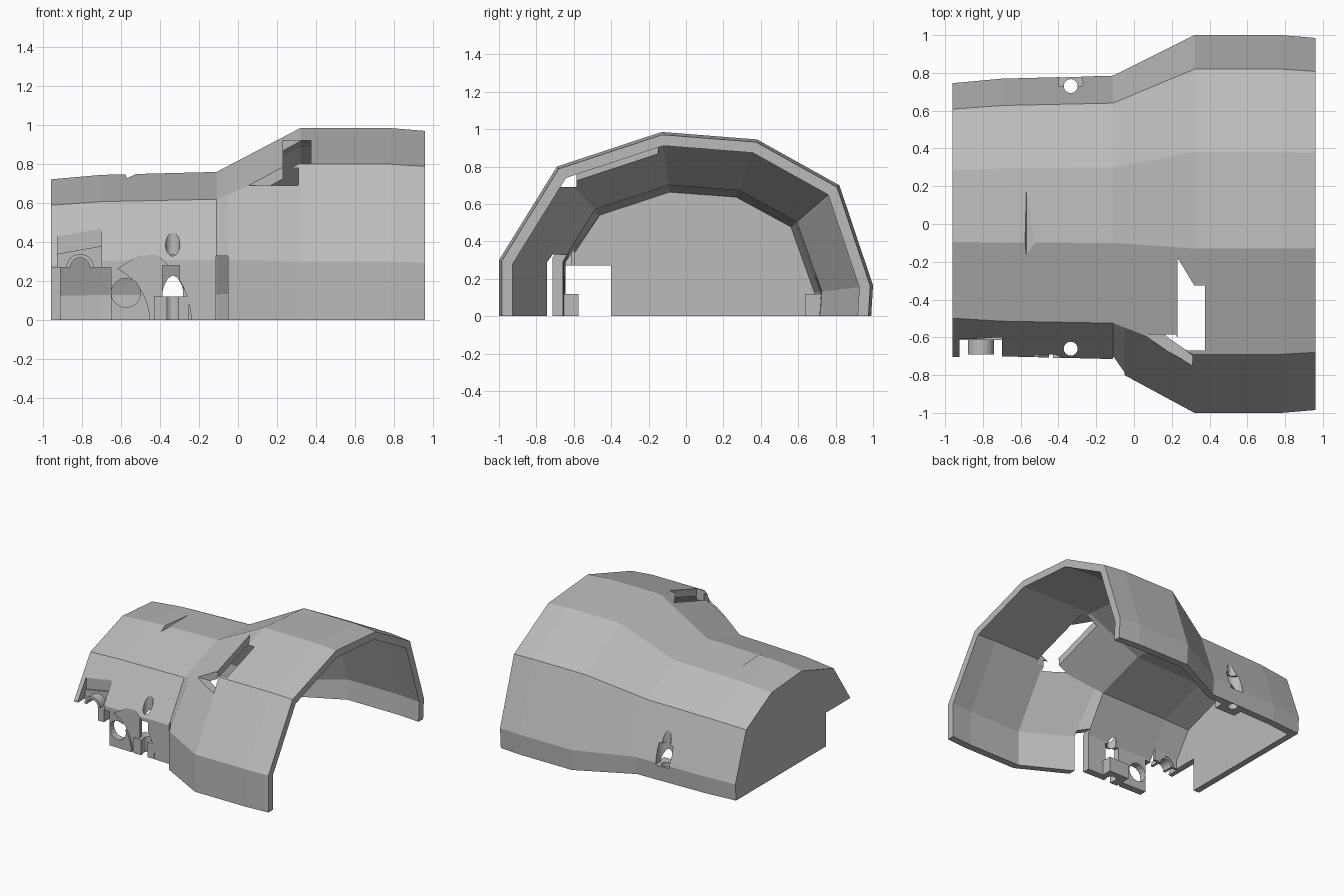
import bpy, bmesh, math
from mathutils import Vector

if "Cube" in bpy.data.objects:
    bpy.data.objects.remove(bpy.data.objects["Cube"])

grey = bpy.data.materials.new("plain_grey")
grey.use_nodes = True
grey.diffuse_color = (0.5, 0.5, 0.5, 1)
grey.node_tree.nodes["Principled BSDF"].inputs["Base Color"].default_value = (0.5, 0.5, 0.5, 1)


def finish(name, bm):
    bmesh.ops.recalc_face_normals(bm, faces=bm.faces)
    mesh = bpy.data.meshes.new(name)
    bm.to_mesh(mesh)
    bm.free()
    mesh.materials.append(grey)
    ob = bpy.data.objects.new(name, mesh)
    bpy.context.collection.objects.link(ob)
    return ob


def prism(name, pts, axis, lo, hi):
    """Extrude a 2D outline along y (points are x, z) or z (points are x, y)."""
    place = (lambda a, b, d: (a, d, b)) if axis == "y" else (lambda a, b, d: (a, b, d))
    bm = bmesh.new()
    low = [bm.verts.new(place(a, b, lo)) for a, b in pts]
    high = [bm.verts.new(place(a, b, hi)) for a, b in pts]
    bm.faces.new(low)
    bm.faces.new(high)
    n = len(pts)
    for i in range(n):
        j = (i + 1) % n
        bm.faces.new((low[i], low[j], high[j], high[i]))
    return finish(name, bm)


def box(name, x, y, z):
    return prism(name, [(x[0], y[0]), (x[1], y[0]), (x[1], y[1]), (x[0], y[1])], "z", *z)


def arc(cx, cy, r, start, end, n):
    return [(cx + r * math.cos(math.radians(start + (end - start) * i / n)),
             cy + r * math.sin(math.radians(start + (end - start) * i / n))) for i in range(n + 1)]


def disc(cx, cy, r):
    return arc(cx, cy, r, 0, 337.5, 15)


def cut(ob, cutters):
    for c in cutters:
        c.hide_render = True
        mod = ob.modifiers.new("cut", "BOOLEAN")
        mod.operation = "DIFFERENCE"
        mod.solver = "EXACT"
        mod.object = c
        bpy.context.view_layer.objects.active = ob
        bpy.ops.object.modifier_apply(modifier=mod.name)
        bpy.data.objects.remove(c)


# Shell cross-sections: x position, then (y, z) from the front foot over the top
NARROW = [(-.715, 0), (-.715, .31), (-.525, .62), (-.1, .76), (.3, .73), (.64, .545), (.785, .14), (.775, 0)]
WIDE = [(-1, 0), (-1, .3), (-.69, .80), (-.13, .985), (.38, .945), (.82, .70), (1, .165), (.99, 0)]


def scaled(section, s):
    return [(y * s, z * s) for y, z in section]


def blend(a, b, t):
    return [(p[0] + (q[0] - p[0]) * t, p[1] + (q[1] - p[1]) * t) for p, q in zip(a, b)]


step = blend(NARROW, WIDE, .14)
step[0], step[1] = (-.8, 0), (-.8, .31)
sections = [(-.96, scaled(NARROW, .95)), (-.7, scaled(NARROW, .98)), (-.11, NARROW), (-.05, step),
            (.32, WIDE), (.78, WIDE), (.96, scaled(WIDE, .985))]
sections[0][1][0], sections[0][1][1] = (-.705, 0), (-.705, .28)
THICK, WALL = .058, .05


def inset(section):
    """Offset the section inwards by the shell thickness, keeping its feet on the floor."""
    pts = [Vector(p) for p in section]
    result = []
    for i, p in enumerate(pts):
        if i in (0, len(pts) - 1):
            result.append(p + Vector((THICK if i == 0 else -THICK, 0)))
            continue
        a, b = (p - pts[i - 1]).normalized(), (pts[i + 1] - p).normalized()
        na, nb = Vector((a.y, -a.x)), Vector((b.y, -b.x))
        result.append(p + (na + nb) * (THICK / (1 + na.dot(nb))))
    return result


# Main shell: outer skin, inner skin, floor strips, open rim and closed end wall
bm = bmesh.new()
outer = [[bm.verts.new((x, y, z)) for y, z in s] for x, s in sections]
inner = [[bm.verts.new((x + (WALL if i == 0 else 0), y, z)) for y, z in inset(s)]
         for i, (x, s) in enumerate(sections)]
count = len(NARROW)
for a, b in zip(range(len(sections) - 1), range(1, len(sections))):
    for skin in (outer, inner):
        for k in range(count - 1):
            bm.faces.new((skin[a][k], skin[a][k + 1], skin[b][k + 1], skin[b][k]))
    for k in (0, count - 1):
        bm.faces.new((outer[a][k], outer[b][k], inner[b][k], inner[a][k]))
for k in range(count - 1):
    bm.faces.new((outer[-1][k], outer[-1][k + 1], inner[-1][k + 1], inner[-1][k]))
bm.faces.new(outer[0])
bm.faces.new(inner[0])
bm.faces.new((outer[0][0], outer[0][-1], inner[0][-1], inner[0][0]))
shell = finish("shell", bm)

PIN_X, PIN_FRONT, PIN_BACK = -.335, -.66, .73


def bores():
    return [prism("bore", disc(PIN_X, y, .037), "z", -.1, .55) for y in (PIN_FRONT, PIN_BACK)]


cut(shell, [
    # Corner notch in end wall and front skin
    box("wall_notch", (-1.1, -.89), (-.9, -.4), (-.1, .27)),
    box("corner_notch", (-1.1, -.65), (-.9, -.6), (-.1, .27)),
    prism("pocket", [(-.925, .2), (-.7, .2), (-.7, .47), (-.925, .43)], "y", -.9, -.6),
    # Narrow slot at the shoulder step
    box("step_slot", (-.112, -.05), (-.9, -.6), (-.1, .33)),
    # Crescent recess and round hole in the front
    prism("crescent", arc(-.66, -.01, .42, -5, 62, 14) + arc(-.76, -.01, .31, 62, -5, 14), "y", -.9, -.69),
    prism("round_hole", disc(-.575, .14, .075), "y", -.9, -.6),
    # Pin windows and bores
    prism("front_window", disc(PIN_X, PIN_FRONT, .062), "z", .12, .28),
    prism("back_window", disc(PIN_X, .75, .065), "z", .12, .28),
    box("side_recess", (-.44, -.36), (-.9, -.69), (.12, .25)),
    box("front_groove", (-.365, -.305), (-.9, -.67), (-.1, .12)),
    # Shoulder opening and its ramp
    box("shoulder_opening", (.23, .375), (-.67, -.15), (.69, .92)),
    box("ramp_opening", (.04, .31), (-.75, -.585), (.69, .78)),
    # Wedge nick in the crown
    prism("crown_nick", [(-.595, .8), (-.57, .727), (-.49, .765), (-.49, .8)], "y", -.16, .21),
] + bores())

# Pin bosses
front_boss = box("front_pin_boss", (-.43, -.25), (-.71, -.575), (0, .12))
back_boss = box("back_pin_boss", (-.43, -.25), (.635, .75), (0, .12))
for boss in (front_boss, back_boss):
    cut(boss, bores())
cut(front_boss, [box("front_groove", (-.365, -.305), (-.9, -.67), (-.1, .2))])

# Arched bracket in the corner pocket
prism("pocket_arch", arc(-.81, .27, .07, 0, 180, 12) + arc(-.81, .27, .05, 180, 0, 12), "y", -.69, -.6)
prism("pocket_backing", arc(-.81, .27, .07, 180, 0, 12) + [(-.7, .27), (-.7, .38), (-.925, .34), (-.925, .27)],
      "y", -.615, -.595)
